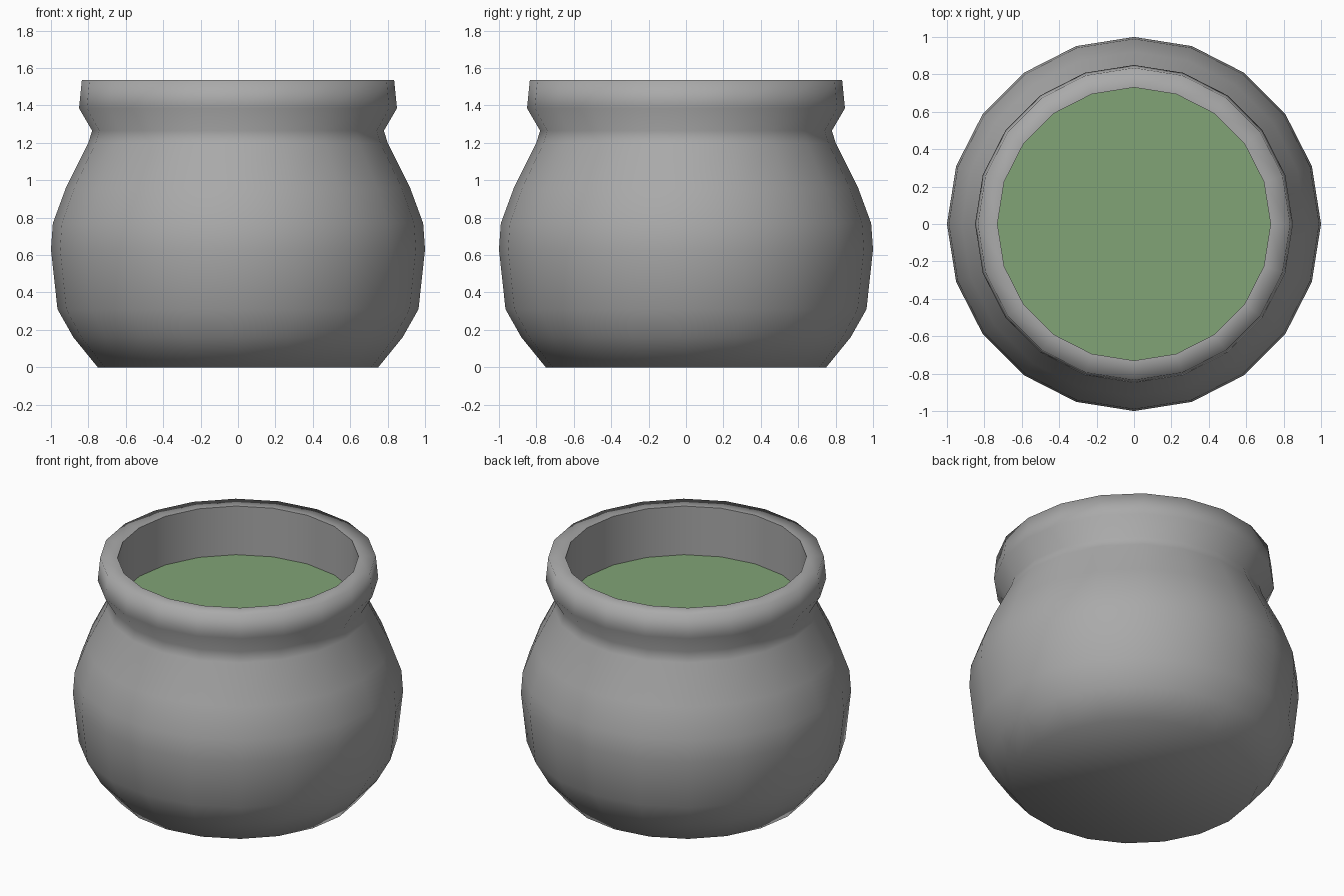
import bpy, bmesh
from math import cos, sin, pi, radians

SIDES = 20
LIQUID_Z = 1.21

if "Cube" in bpy.data.objects:
    bpy.data.objects.remove(bpy.data.objects["Cube"])


def make_material(name, color):
    mat = bpy.data.materials.new(name)
    mat.use_nodes = True
    mat.diffuse_color = color
    mat.node_tree.nodes["Principled BSDF"].inputs["Base Color"].default_value = color
    return mat


def lathe(name, profile, mat, cap_start=False, cap_end=False):
    """Turn a (radius, height) profile around z."""
    bm = bmesh.new()
    rings = []
    for r, z in profile:
        angles = [2 * pi * i / SIDES for i in range(SIDES)]
        rings.append([bm.verts.new((r * cos(a), r * sin(a), z)) for a in angles])
    for low, high in zip(rings, rings[1:]):
        for i in range(SIDES):
            j = (i + 1) % SIDES
            bm.faces.new((low[i], low[j], high[j], high[i]))
    if cap_start:
        bm.faces.new(rings[0][::-1])
    if cap_end:
        bm.faces.new(rings[-1])
    mesh = bpy.data.meshes.new(name)
    bm.to_mesh(mesh)
    bm.free()
    mesh.materials.append(mat)
    obj = bpy.data.objects.new(name, mesh)
    bpy.context.collection.objects.link(obj)
    return obj


stone = make_material("grey stone", (0.4, 0.4, 0.4, 1))
green = make_material("green liquid", (0.22, 0.37, 0.18, 1))

# Pot: belly, neck, rim and inner wall
pot = lathe("pot", [
    (0.75, 0), (0.88, 0.16), (0.965, 0.31), (1.0, 0.63), (0.99, 0.77),
    (0.92, 0.96), (0.8, 1.2), (0.78, 1.265), (0.85, 1.385), (0.835, 1.535),
    (0.73, 1.535), (0.73, LIQUID_Z - 0.05)], stone, cap_start=True)

# Liquid surface
lathe("liquid", [(0.73, LIQUID_Z)], green, cap_end=True)

# Smooth everything except the inner lip
bpy.ops.object.select_all(action='DESELECT')
pot.select_set(True)
bpy.context.view_layer.objects.active = pot
bpy.ops.object.shade_smooth_by_angle(angle=radians(87))
